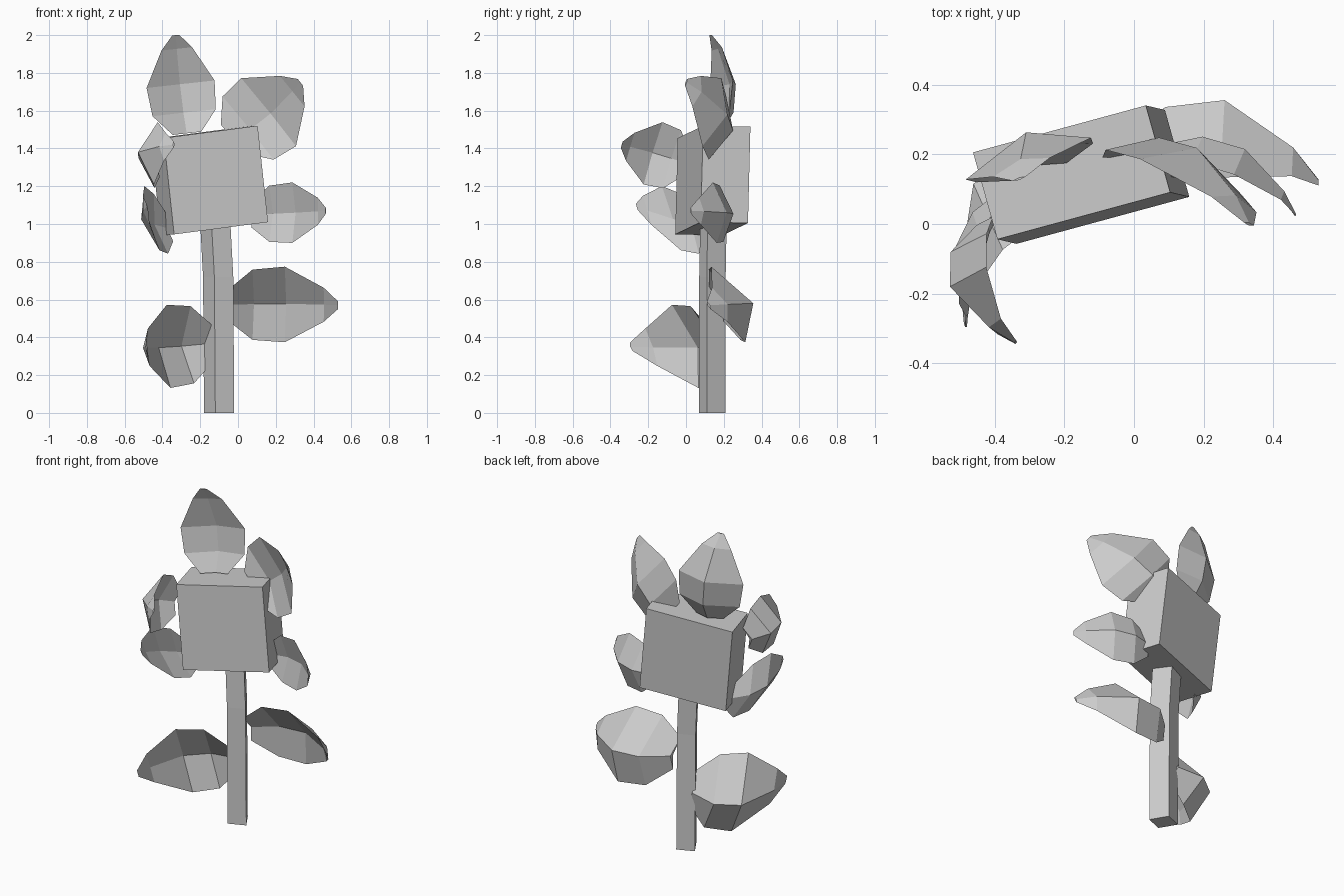
import bpy, bmesh
from mathutils import Vector as V

if "Cube" in bpy.data.objects:
    bpy.data.objects.remove(bpy.data.objects["Cube"])


def make_object(name, verts, faces):
    mesh = bpy.data.meshes.new(name)
    mesh.from_pydata([tuple(v) for v in verts], [], faces)
    bm = bmesh.new()
    bm.from_mesh(mesh)
    bmesh.ops.recalc_face_normals(bm, faces=bm.faces)
    bm.to_mesh(mesh)
    bm.free()
    obj = bpy.data.objects.new(name, mesh)
    bpy.context.collection.objects.link(obj)
    return obj


def loft(name, rings):
    """Closed tube through equally sized rings."""
    n = len(rings[0])
    verts = [p for r in rings for p in r]
    faces = [(i * n + j, i * n + (j + 1) % n, (i + 1) * n + (j + 1) % n, (i + 1) * n + j)
             for i in range(len(rings) - 1) for j in range(n)]
    faces += [tuple(range(n)), tuple(range(len(verts) - n, len(verts)))]
    return make_object(name, verts, faces)


# position along leaf, half width, rib bow, edge bow
PROFILE = [(0.0, 0.42, 0.25, 0.0), (0.21, 0.93, 0.85, 0.25),
           (0.5, 1.0, 1.0, 0.4), (0.86, 0.45, 0.42, 0.25), (1.0, 0.1, 0.0, 0.0)]


def leaf(name, base, tip, half, bow):
    """Solid cupped leaf: bowed back rib, shallower front rib, sharp shared edges."""
    base, tip, half, bow = V(base), V(tip), V(half), V(bow)
    rings = []
    for t, w, rib, edge in PROFILE:
        c = base.lerp(tip, t)
        rings.append([c - half * w + bow * edge, c + bow * (rib + 0.03),
                      c + half * w + bow * edge, c + bow * (rib * 0.78 - 0.03)])
    return loft(name, rings)


# tilted square flower head
corner, wide, deep, tall = V((-0.338, -0.057, 0.945)), V((0.497, 0.135, 0.065)), V((-0.07, 0.25, -0.005)), V((-0.055, 0.013, 0.51))
loft("flower_head", [[corner + tall * k, corner + wide + tall * k,
                      corner + wide + deep + tall * k, corner + deep + tall * k] for k in (0, 1)])

# square stem with a slight bend
square = [(-0.02, -0.07), (0.08, -0.03), (0.02, 0.07), (-0.08, 0.03)]
loft("stem", [[(cx + x, cy + y, z) for x, y in square]
              for cx, cy, z in [(-0.1, 0.14, 0), (-0.105, 0.14, 0.72), (-0.12, 0.145, 1.0)]])

# leaves on the stem
leaf("left_leaf", (-0.13, 0.13, 0.37), (-0.485, -0.29, 0.35), (0.01, 0.07, -0.22), (-0.15, 0.19, -0.02))
leaf("right_leaf", (-0.05, 0.16, 0.57), (0.53, 0.12, 0.57), (0.0, 0.09, -0.20), (0.02, 0.21, 0.01))

# petals around the head
leaf("top_petal", (-0.27, 0.15, 1.48), (-0.33, 0.13, 2.0), (0.18, 0.06, 0.02), (-0.01, 0.12, 0.0))
leaf("upper_right_petal", (-0.03, 0.17, 1.45), (0.33, 0.0, 1.75), (0.145, -0.05, -0.18), (0.03, 0.13, -0.02))
leaf("lower_right_petal", (0.07, 0.20, 1.05), (0.465, 0.025, 1.07), (0.0, 0.01, -0.16), (0.05, 0.10, 0.0))
leaf("upper_left_petal", (-0.41, 0.0, 1.32), (-0.34, -0.34, 1.42), (-0.01, -0.05, -0.165), (-0.15, -0.01, 0.01))
leaf("lower_left_petal", (-0.36, 0.09, 0.98), (-0.48, -0.26, 1.09), (0.04, 0.05, -0.17), (-0.09, 0.02, -0.01))
